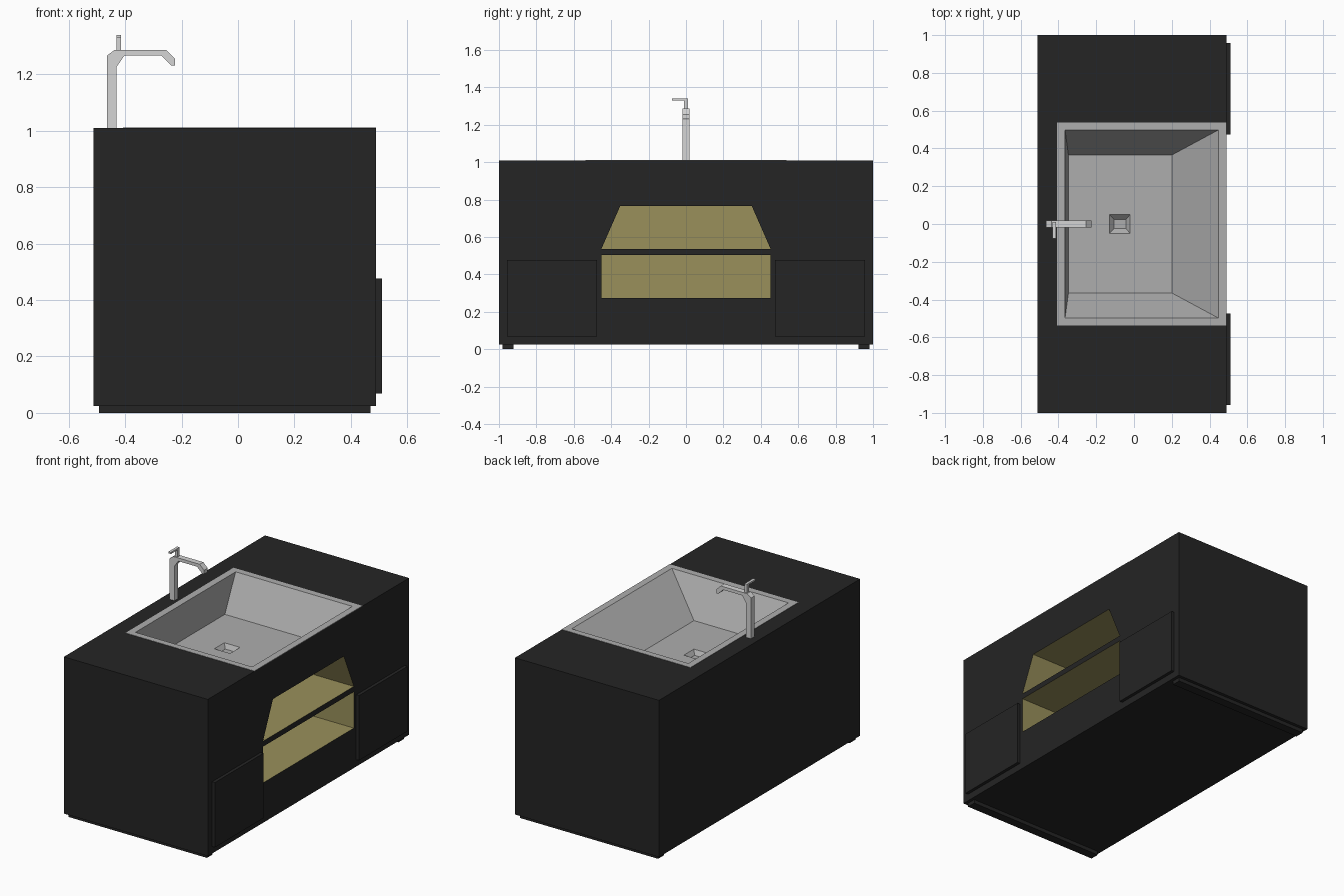
import bpy, bmesh

if "Cube" in bpy.data.objects:
    bpy.data.objects.remove(bpy.data.objects["Cube"])


def material(name, rgb):
    m = bpy.data.materials.new(name)
    m.diffuse_color = (*rgb, 1)
    m.use_nodes = True
    m.node_tree.nodes["Principled BSDF"].inputs["Base Color"].default_value = m.diffuse_color
    return m


BLACK = material("black lacquer", (0.018, 0.018, 0.018))
OLIVE = material("olive lining", (0.32, 0.28, 0.105))
GREY = material("grey ceramic", (0.42, 0.42, 0.42))
METAL = material("light metal", (0.66, 0.66, 0.66))


def finish(name, bm, mat, fix=True):
    if fix:
        bmesh.ops.recalc_face_normals(bm, faces=bm.faces[:])
    me = bpy.data.meshes.new(name)
    bm.to_mesh(me)
    bm.free()
    me.materials.append(mat)
    ob = bpy.data.objects.new(name, me)
    bpy.context.collection.objects.link(ob)
    return ob


def prism(name, points, shift, mat):
    """Closed outline swept along the vector shift."""
    bm = bmesh.new()
    face = bm.faces.new([bm.verts.new(p) for p in points])
    top = bmesh.ops.extrude_face_region(bm, geom=[face])
    verts = [v for v in top["geom"] if isinstance(v, bmesh.types.BMVert)]
    bmesh.ops.translate(bm, verts=verts, vec=shift)
    return finish(name, bm, mat)


def box(name, x0, x1, y0, y1, z0, z1, mat):
    pts = [(x0, y0, z0), (x1, y0, z0), (x1, y1, z0), (x0, y1, z0)]
    return prism(name, pts, (0, 0, z1 - z0), mat)


def cut(target, cutters):
    """Subtract the cutters, keep their materials on the cut faces."""
    for c in cutters:
        mod = target.modifiers.new("cut", 'BOOLEAN')
        mod.operation = 'DIFFERENCE'
        mod.solver = 'EXACT'
        mod.material_mode = 'TRANSFER'
        mod.object = c
    bpy.context.view_layer.update()
    deps = bpy.context.evaluated_depsgraph_get()
    me = bpy.data.meshes.new_from_object(target.evaluated_get(deps))
    target.modifiers.clear()
    target.data = me
    for c in cutters:
        bpy.data.objects.remove(c)


# Cabinet with a sink well and two open shelves in the front
FRONT, BACK, TOP = 0.49, -0.512, 1.01
cabinet = box("cabinet", BACK, FRONT, -1, 1, 0.024, TOP, BLACK)
DEPTH = 0.55


def niche(name, z0, z1, half_bottom, half_top):
    x = FRONT + 0.1
    pts = [(x, -half_bottom, z0), (x, half_bottom, z0),
           (x, half_top, z1), (x, -half_top, z1)]
    return prism(name, pts, (-DEPTH - 0.1, 0, 0), OLIVE)


cut(cabinet, [
    niche("lower_niche", 0.275, 0.503, 0.452, 0.452),
    niche("upper_niche", 0.537, 0.765, 0.452, 0.352),
    box("sink_well", -0.385, 0.465, -0.515, 0.515, 0.772, 1.2, BLACK),
])

# Sink: nested rectangles joined from rim to drain (x0, x1, half y, z)
rings = [
    (-0.407, 0.49, 0.537, TOP - 0.001),
    (-0.407, 0.49, 0.537, TOP + 0.002),
    (-0.365, 0.447, 0.498, TOP + 0.002),
    (-0.347, 0.20, 0.365, 0.80),
    (-0.13, -0.02, 0.05, 0.80),
    (-0.106, -0.042, 0.025, 0.776),
]
bm = bmesh.new()
prev = None
for x0, x1, h, z in rings:
    ring = [bm.verts.new(p) for p in
            ((x0, -h, z), (x1, -h, z), (x1, h, z), (x0, h, z))]
    if prev:
        for i in range(4):
            j = (i + 1) % 4
            bm.faces.new((prev[i], prev[j], ring[j], ring[i]))
    prev = ring
bm.faces.new(prev)
finish("sink", bm, GREY, fix=False)

# Doors and foot rails on both sides
for side, s in (("left", -1), ("right", 1)):
    ya, yb = sorted((s * 0.475, s * 0.957))
    box(side + "_door", FRONT, 0.51, ya, yb, 0.068, 0.476, BLACK)
    ya, yb = sorted((s * 0.923, s * 0.98))
    box(side + "_foot_rail", -0.492, 0.47, ya, yb, 0, 0.024, BLACK)

# Faucet: bent square tube profile in the xz plane
profile = [(-0.465, TOP), (-0.465, 1.266), (-0.438, 1.286), (-0.254, 1.286),
           (-0.224, 1.256), (-0.224, 1.232), (-0.237, 1.232),
           (-0.272, 1.266), (-0.403, 1.266), (-0.43, 1.227), (-0.43, TOP)]
prism("faucet", [(x, -0.018, z) for x, z in profile], (0, 0.036, 0), METAL)
box("faucet_lever_post", -0.431, -0.414, -0.01, 0.01, 1.28, 1.33, METAL)
box("faucet_lever", -0.431, -0.414, -0.076, 0.01, 1.33, 1.34, METAL)
